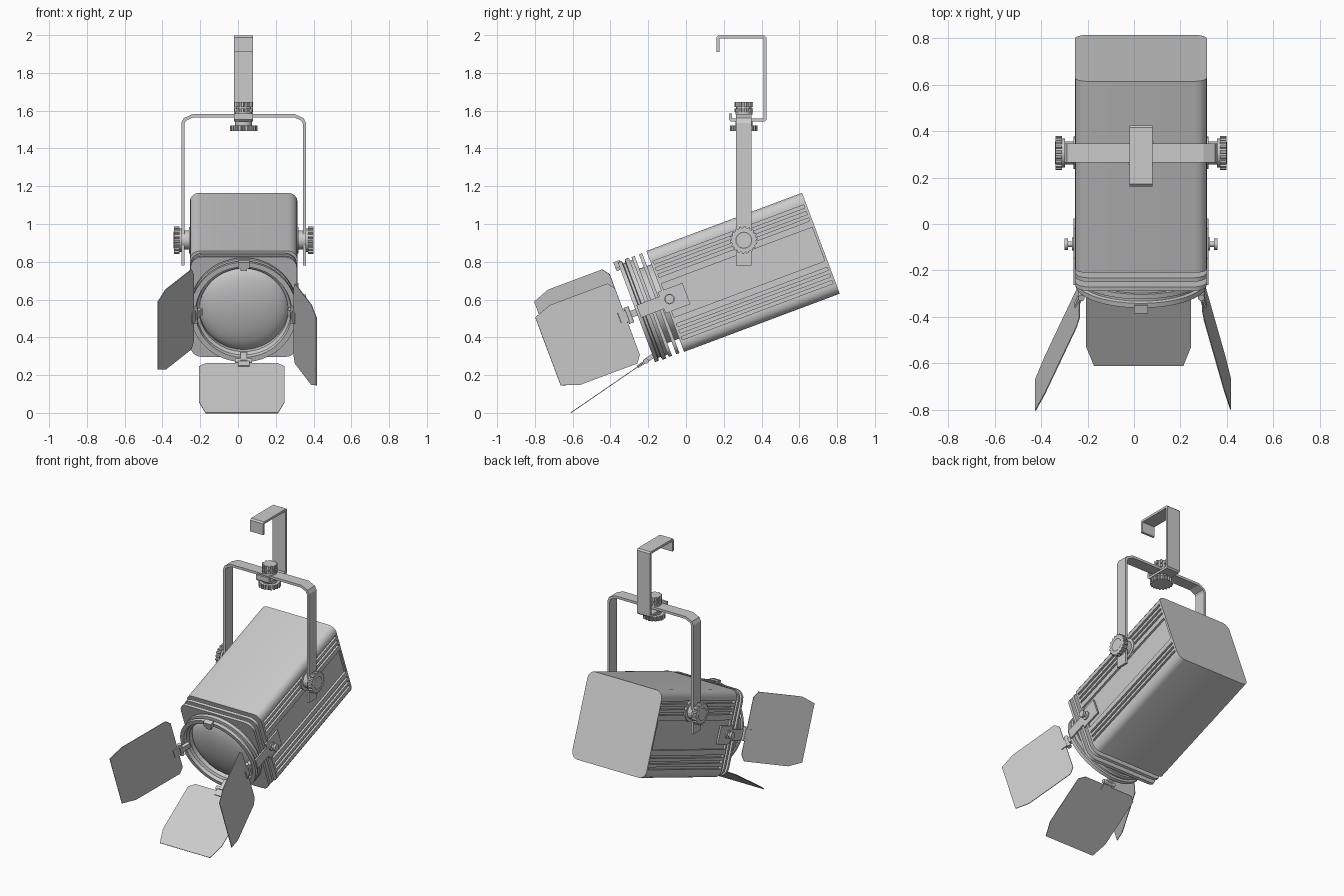
import bpy, bmesh
from math import sin, cos, pi, radians
from mathutils import Matrix, Vector

if "Cube" in bpy.data.objects:
    bpy.data.objects.remove(bpy.data.objects["Cube"])

CX = 0.03                                   # symmetry plane of the lamp
WORLD = Matrix.Translation((CX, 0, 0))
# tilted lamp frame: x across, y along the axis to the back, z up
LAMP = Matrix.Translation((CX, -0.11, 0.59)) @ Matrix.Rotation(radians(20.5), 4, 'X')
ALONG_Y = Matrix(((1, 0, 0, 0), (0, 0, 1, 0), (0, 1, 0, 0), (0, 0, 0, 1)))
ALONG_X = Matrix(((0, 0, 1, 0), (1, 0, 0, 0), (0, 1, 0, 0), (0, 0, 0, 1)))


def finish(name, bm, mat, smooth=True):
    bm.transform(mat)
    bmesh.ops.remove_doubles(bm, verts=bm.verts, dist=1e-5)
    bmesh.ops.recalc_face_normals(bm, faces=bm.faces)
    me = bpy.data.meshes.new(name)
    bm.to_mesh(me)
    bm.free()
    ob = bpy.data.objects.new(name, me)
    bpy.context.collection.objects.link(ob)
    if smooth:
        bpy.ops.object.select_all(action='DESELECT')
        bpy.context.view_layer.objects.active = ob
        ob.select_set(True)
        bpy.ops.object.shade_smooth_by_angle(angle=radians(30))
    return ob


def prism(name, pts, d0, d1, mat, smooth=False):
    bm = bmesh.new()
    f = bm.faces.new([bm.verts.new((a, b, d0)) for a, b in pts])
    top = bmesh.ops.extrude_face_region(bm, geom=[f])['geom']
    bmesh.ops.translate(bm, vec=(0, 0, d1 - d0),
                        verts=[g for g in top if isinstance(g, bmesh.types.BMVert)])
    return finish(name, bm, mat, smooth)


def lathe(name, prof, mat, closed=True, n=48):
    bm = bmesh.new()
    vs = [bm.verts.new((r, 0, h)) for r, h in prof]
    es = [bm.edges.new(p) for p in zip(vs, vs[1:])]
    if closed:
        es.append(bm.edges.new((vs[-1], vs[0])))
    bmesh.ops.spin(bm, geom=vs + es, cent=(0, 0, 0), axis=(0, 0, 1),
                   angle=2 * pi, steps=n, use_merge=True)
    return finish(name, bm, mat)


def disc(name, r, h0, h1, mat, n=32):
    return lathe(name, [(0, h0), (r, h0), (r, h1), (0, h1)], mat, False, n)


def rect(x0, x1, y0, y1):
    return [(x0, y0), (x1, y0), (x1, y1), (x0, y1)]


def rounded(h, r, side=()):
    # rounded square; side = extra points on the right side, mirrored on the left
    arc = lambda cx, cy, a: [(cx + r * cos(a + i * pi / 8), cy + r * sin(a + i * pi / 8)) for i in range(5)]
    c = h - r
    right = arc(c, -c, -pi / 2) + list(side) + arc(c, c, 0)
    return right + [(-x, y) for x, y in reversed(right)]


def gear(r0, r1, n):
    pts = []
    for i in range(n):
        for k, r in ((0, r0), (.15, r1), (.5, r1), (.65, r0)):
            a = 2 * pi * (i + k) / n
            pts.append((r * cos(a), r * sin(a)))
    return pts


def strip(path, t):
    # closed outline of a bent flat bar
    P = [Vector(p) for p in path]
    inner = []
    for i, p in enumerate(P):
        d0 = (p - P[i - 1]).normalized() if i else (P[1] - p).normalized()
        d1 = (P[i + 1] - p).normalized() if i < len(P) - 1 else d0
        n0, n1 = Vector((d0.y, -d0.x)), Vector((d1.y, -d1.x))
        m = (n0 + n1).normalized()
        inner.append(p + m * t / m.dot(n0))
    return [tuple(p) for p in P + inner[::-1]]


# housing with grooved sides
H = 0.285
side = []
def groove(lo, hi, d):
    return [(H, lo), (H - d, lo), (H - d, hi), (H, hi)]
for lo, hi, d in ((-.222, -.205, .02), (-.185, -.168, .02), (-.148, -.131, .02), (-.095, .095, .014),
                  (.131, .148, .02), (.168, .185, .02), (.205, .222, .02)):
    side += groove(lo, hi, d)
LY = LAMP @ ALONG_Y
prism("housing", rounded(H, .05, side), .012, .868, LY, True)
prism("housing_back", rounded(H, .05), .866, .88, LY, True)
prism("housing_front", rounded(H, .05), 0, .014, LY, True)

# front plates, core and lens assembly
disc("front_core", .21, -.1, .01, LY, 48)
for i, v in enumerate((-.043, -.085)):
    prism(f"front_plate_{i}", rounded(.282, .06), v, v + .018, LY, True)
lathe("lens_ring", [(.235, -.08), (.268, -.08), (.268, -.1), (.284, -.1), (.284, -.122),
                    (.266, -.126), (.266, -.138), (.282, -.142), (.282, -.163),
                    (.255, -.163), (.25, -.14), (.235, -.13)], LY, n=64)
lens = [(.238 * sin(t * pi / 20), -.085 - .075 * cos(t * pi / 20)) for t in range(11)]
lathe("lens", lens, LY, False, 64)

# side clamps holding the front frame
for s in (-1, 1):
    M = LAMP @ Matrix.Diagonal((s, 1, 1, 1)) @ ALONG_X
    prism("clamp_plate", [(-.15, -.035), (-.02, -.035), (-.02, -.06), (.12, -.06),
                          (.12, .06), (-.02, .06), (-.02, .035), (-.15, .035)], .278, .29, M)
    K = M @ Matrix.Translation((.026, .004, 0))
    disc("clamp_bolt", .012, .285, .325, K, 16)
    disc("clamp_washer", .028, .288, .298, K, 24)
    disc("clamp_knob", .024, .315, .33, K, 24)

# barn doors with hinges around the ring
leaf = [(-.188, 0), (.188, 0), (.226, .03), (.226, .365), (.192, .465),
        (-.192, .465), (-.226, .365), (-.226, .03)]
for name, phi, splay, off in (("right", 0, 15, -.03), ("left", 180, 24, -.05), ("bottom", -90, 14, -.01)):
    p, t = radians(phi), radians(splay)
    R = Vector((cos(p), 0, sin(p)))
    T = Vector((-sin(p), 0, cos(p)))
    L = R * sin(t) + Vector((0, -cos(t), 0))
    N = T.cross(L)
    base = R * .265 + Vector((0, -.225, 0))
    M = LAMP @ Matrix.Translation(base) @ Matrix((T, L, N)).transposed().to_4x4()
    prism(f"{name}_door", leaf, -.002, .002, M @ Matrix.Translation((off, 0, 0)))
    prism(f"{name}_hinge_plate", rect(-.03, .03, -.03, .035), -.008, .008, M)
    prism(f"{name}_hinge_arm", rect(-.018, .018, -.085, -.01), -.014, .01, M)
    disc(f"{name}_hinge_pin", .014, -.045, .045, M @ Matrix.Translation((0, -.02, 0)) @ ALONG_X, 16)
prism("top_clip", rect(-.03, .03, .255, .29), -.185, -.15, LY)
prism("top_clip_lip", rect(-.018, .018, .24, .262), -.185, -.165, LY)

# yoke
YK = WORLD @ ALONG_Y
yoke = [(-.33, .78), (-.33, 1.535), (-.318, 1.56), (-.27, 1.582),
        (.27, 1.582), (.318, 1.56), (.33, 1.535), (.33, .78)]
prism("yoke", strip(yoke, .017), .265, .347, YK)

# tilt knobs
for s in (-1, 1):
    M = Matrix.Translation((CX, .306, .915)) @ Matrix.Diagonal((s, 1, 1, 1)) @ ALONG_X
    disc("tilt_spacer", .07, .275, .29, M)
    disc("tilt_hub", .05, .28, .345, M)
    disc("tilt_flange", .062, .328, .342, M)
    prism("tilt_knob", gear(.065, .073, 18), .34, .362, M)
    lathe("tilt_knob_rim", [(.03, .355), (.06, .355), (.06, .366), (.042, .371), (.03, .366)], M, n=32)
    prism("tilt_knob_grip", gear(.065, .073, 18), .361, .369, M)

# hanging hook
hook = [(.162, 1.91), (.162, 1.988), (.172, 1.998), (.415, 1.998), (.425, 1.988),
        (.425, 1.552), (.415, 1.542), (.238, 1.542), (.228, 1.552), (.228, 1.585)]
prism("hook", strip(hook, .016), -.05, .05, WORLD @ ALONG_X)

# swivel bolt, lock nut and hand knob
B = Matrix.Translation((CX, .306, 0))
disc("swivel_bolt", .022, 1.5, 1.645, B, 20)
disc("swivel_washer", .045, 1.58, 1.592, B)
prism("swivel_nut_lower", gear(.042, .05, 10), 1.592, 1.612, B)
disc("swivel_nut_neck", .04, 1.612, 1.62, B)
prism("swivel_nut_upper", gear(.042, .05, 10), 1.62, 1.645, B)
disc("hand_knob_neck", .045, 1.515, 1.542, B)
prism("hand_knob", gear(.064, .072, 20), 1.492, 1.522, B)
